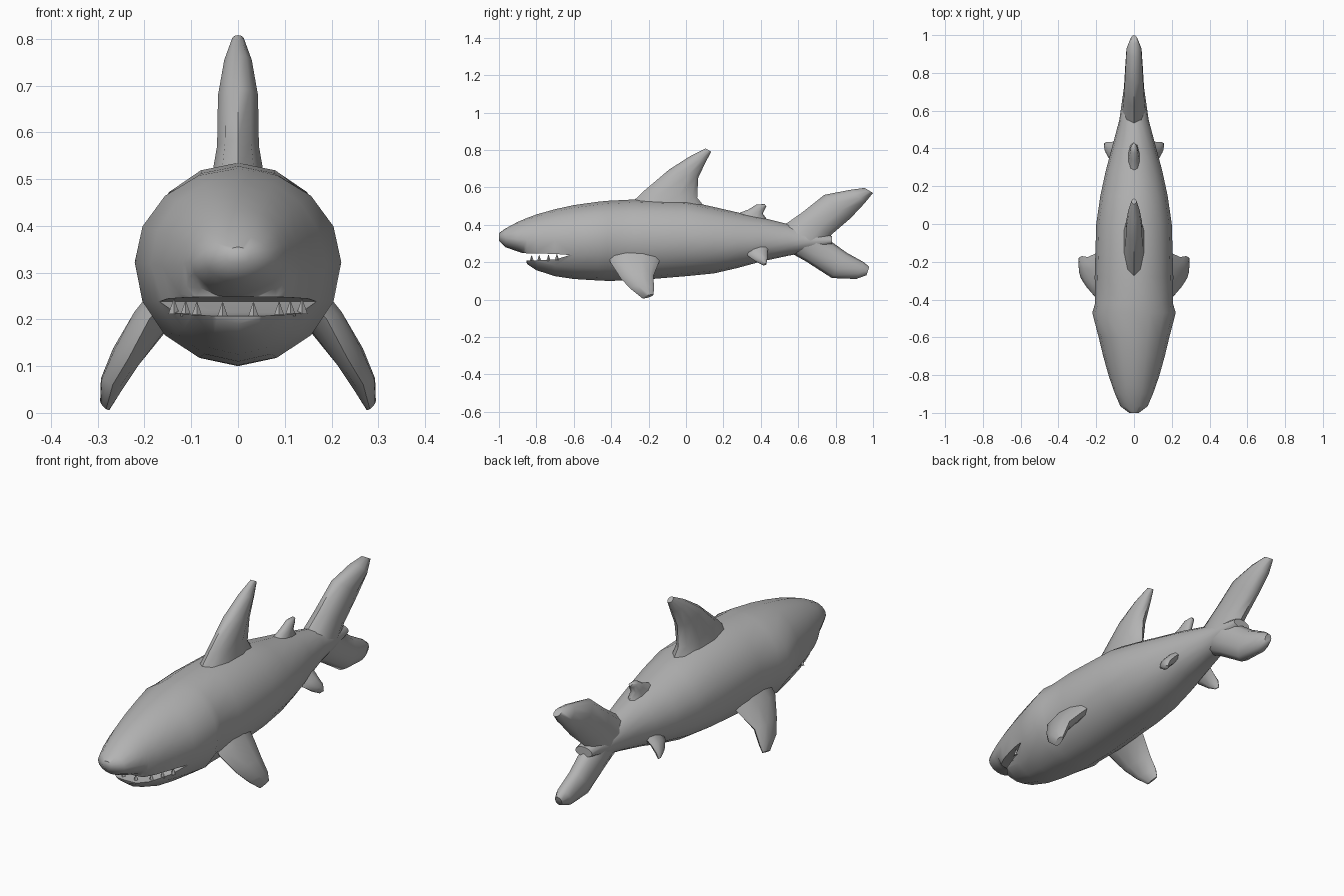
import bpy, bmesh, math
from mathutils import Vector

if "Cube" in bpy.data.objects:
    bpy.data.objects.remove(bpy.data.objects["Cube"], do_unlink=True)

GREY = (0.45, 0.45, 0.45, 1)
skin = bpy.data.materials.new("shark grey")
skin.use_nodes = True
skin.diffuse_color = GREY
skin.node_tree.nodes["Principled BSDF"].inputs["Base Color"].default_value = GREY


def finish(name, bm):
    """Turn a bmesh into a named, coloured object."""
    bmesh.ops.recalc_face_normals(bm, faces=bm.faces)
    me = bpy.data.meshes.new(name)
    bm.to_mesh(me)
    bm.free()
    me.materials.append(skin)
    ob = bpy.data.objects.new(name, me)
    bpy.context.collection.objects.link(ob)
    return ob


def smooth(ob, degrees):
    bpy.ops.object.select_all(action="DESELECT")
    ob.select_set(True)
    bpy.context.view_layer.objects.active = ob
    bpy.ops.object.shade_smooth_by_angle(angle=math.radians(degrees))


def loft(name, rings):
    """Skin a row of equal-sized point rings and close both ends."""
    bm = bmesh.new()
    rows = [[bm.verts.new(p) for p in ring] for ring in rings]
    n = len(rows[0])
    for a, b in zip(rows, rows[1:]):
        for i in range(n):
            j = (i + 1) % n
            bm.faces.new((a[i], a[j], b[j], b[i]))
    bm.faces.new(rows[0])
    bm.faces.new(rows[-1])
    return finish(name, bm)


def fin(name, normal, stations, sides=10):
    """Loft oval sections given as leading point, trailing point, half thickness."""
    normal = Vector(normal).normalized()
    rings = []
    for lead, trail, thick in stations:
        lead, trail = Vector(lead), Vector(trail)
        mid, half = (lead + trail) / 2, (lead - trail) / 2
        turn = [2 * math.pi * i / sides for i in range(sides)]
        rings.append([mid + half * math.cos(t) + normal * thick * math.sin(t) for t in turn])
    ob = loft(name, rings)
    smooth(ob, 55)
    return ob


# Body: y, top z, widest z, bottom z, half width
BODY = [
    (-1.00, .355, .335, .315, .025), (-.965, .380, .330, .280, .072),
    (-.90, .415, .322, .257, .100), (-.865, .430, .320, .245, .113),
    (-.85, .436, .318, .190, .118), (-.80, .455, .315, .157, .135),
    (-.70, .483, .315, .125, .163), (-.60, .505, .318, .110, .187),
    (-.47, .523, .322, .102, .221), (-.42, .528, .322, .100, .206),
    (-.28, .535, .322, .102, .208), (0, .528, .320, .125, .200),
    (.15, .495, .315, .140, .178), (.28, .465, .310, .170, .150),
    (.40, .440, .310, .203, .118), (.55, .402, .310, .235, .078),
    (.66, .375, .310, .255, .062), (.78, .340, .315, .295, .045),
]
SIDES = 16
rings = []
for y, top, mid, bottom, width in BODY:
    ring = []
    for i in range(SIDES):
        t = 2 * math.pi * i / SIDES
        s = math.sin(t)
        ring.append((width * math.cos(t), y, mid + s * (top - mid if s > 0 else mid - bottom)))
    rings.append(ring)
body = loft("body", rings)

# Mouth: wedge cut through the front of the head
MOUTH = [(-.96, .250), (-.70, .244), (-.62, .238), (-.70, .214), (-.96, .203)]
cutter = loft("mouth_cutter", [[(x, y, z) for y, z in MOUTH] for x in (-.4, .4)])
cutter.hide_render = True
cut = body.modifiers.new("mouth", "BOOLEAN")
cut.operation, cut.solver, cut.object = "DIFFERENCE", "EXACT", cutter
bpy.context.view_layer.objects.active = body
bpy.ops.object.modifier_apply(modifier=cut.name)
bpy.data.objects.remove(cutter, do_unlink=True)
smooth(body, 50)

# Lower teeth
bm = bmesh.new()
for x, y, z in [(.033, -.825, .205), (.088, -.785, .206), (.112, -.735, .208), (.137, -.69, .212)]:
    for side in (1, -1):
        made = bmesh.ops.create_cone(bm, cap_ends=True, segments=4, radius1=.012, radius2=.001, depth=.032)
        bmesh.ops.translate(bm, verts=made["verts"], vec=(side * x, y, z + .015))
finish("teeth", bm)


# Fins on the centre line, drawn in the side plane
def centre_fin(name, stations):
    fin(name, (1, 0, 0), [((0, *a), (0, *b), t) for a, b, t in stations])


centre_fin("dorsal_fin", [
    ((-.31, .50), (.12, .47), .062), ((-.22, .585), (.06, .545), .047),
    ((-.09, .695), (.065, .65), .045), ((.02, .765), (.105, .735), .031),
    ((.105, .808), (.135, .79), .013)])
centre_fin("rear_dorsal_fin", [
    ((.25, .45), (.44, .42), .032), ((.335, .482), (.41, .46), .024),
    ((.375, .507), (.425, .49), .018), ((.42, .511), (.43, .50), .008)])
centre_fin("upper_tail_lobe", [
    ((.52, .395), (.74, .27), .064), ((.62, .465), (.775, .345), .056),
    ((.74, .56), (.88, .435), .049), ((.88, .587), (.955, .515), .042),
    ((.955, .597), (1.0, .57), .018)])
centre_fin("lower_tail_lobe", [
    ((.54, .26), (.74, .36), .060), ((.64, .205), (.77, .315), .055),
    ((.78, .115), (.86, .25), .046), ((.91, .11), (.95, .20), .038),
    ((.965, .13), (.98, .175), .018)])

# Paired fins: leading point, trailing point, half thickness
PECTORAL = [
    ((.14, -.41, .26), (.14, -.13, .235), .044), ((.19, -.405, .20), (.19, -.15, .185), .040),
    ((.235, -.35, .115), (.245, -.175, .125), .032), ((.268, -.30, .06), (.275, -.17, .06), .026),
    ((.282, -.235, .008), (.287, -.175, .025), .012)]
PELVIC = [
    ((.085, .315, .265), (.085, .44, .28), .026), ((.118, .33, .235), (.118, .435, .25), .022),
    ((.14, .37, .205), (.145, .435, .22), .018), ((.15, .41, .185), (.155, .43, .19), .008)]
for side, word in ((1, "left"), (-1, "right")):
    for part, stations in (("pectoral", PECTORAL), ("pelvic", PELVIC)):
        fin(f"{word}_{part}_fin", (side * .84, 0, .55),
            [((side * a[0], *a[1:]), (side * b[0], *b[1:]), t) for a, b, t in stations])
